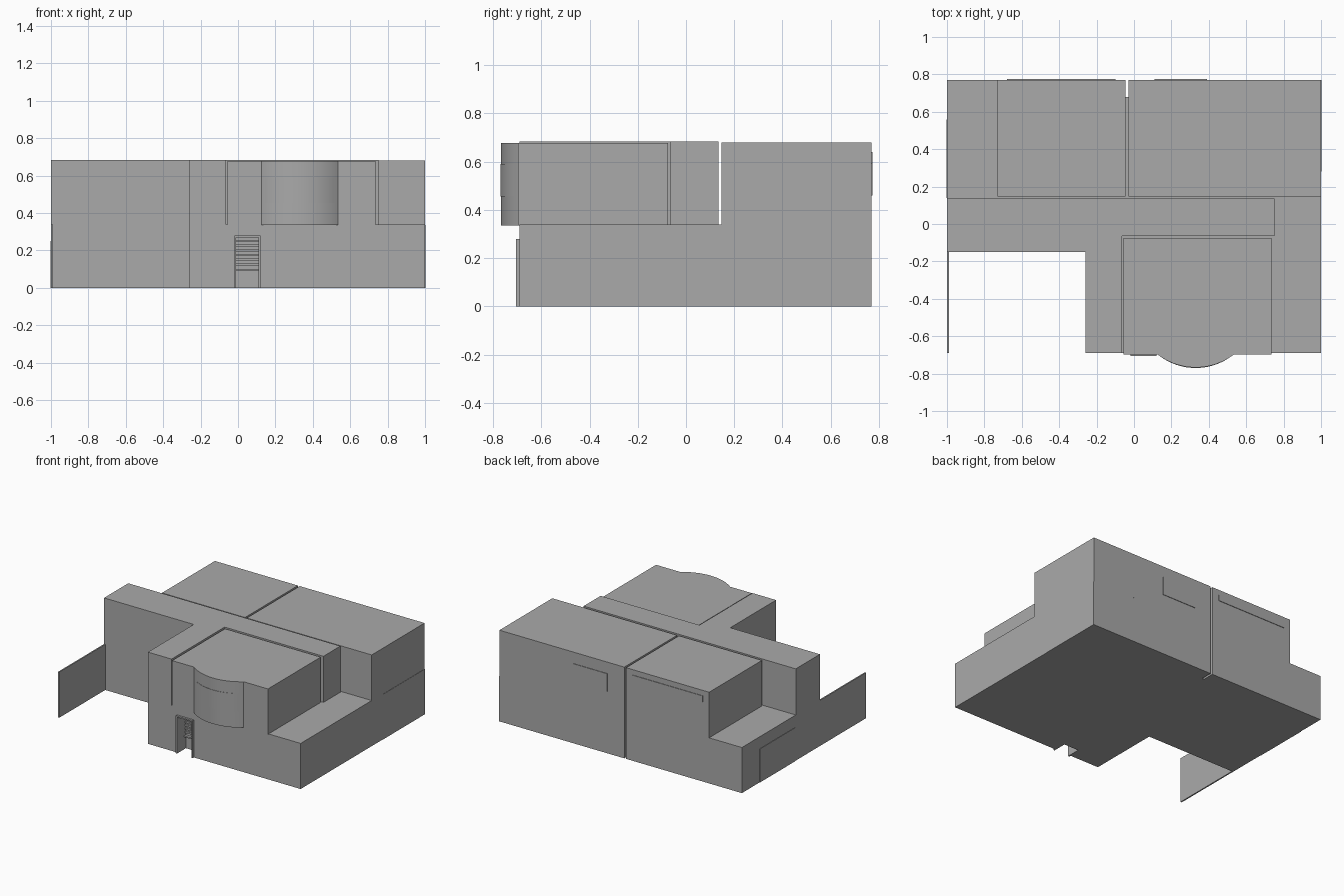
import bpy
import bmesh
import math

cube = bpy.data.objects.get("Cube")
if cube:
    bpy.data.objects.remove(cube, do_unlink=True)

# One plain grey for the whole building
grey = bpy.data.materials.new("plain_grey")
grey.use_nodes = True
COLOUR = (0.4, 0.4, 0.4, 1)
grey.diffuse_color = COLOUR
grey.node_tree.nodes["Principled BSDF"].inputs["Base Color"].default_value = COLOUR

FLOOR = 0.34   # top of the ground floor
ROOF = 0.68    # top of the upper floor


def prism(name, outline, z0, z1):
    """Extrude a plan outline between two heights."""
    bm = bmesh.new()
    face = bm.faces.new([bm.verts.new((x, y, z0)) for x, y in outline])
    top = bmesh.ops.extrude_face_region(bm, geom=[face])["geom"]
    verts = [v for v in top if isinstance(v, bmesh.types.BMVert)]
    bmesh.ops.translate(bm, verts=verts, vec=(0, 0, z1 - z0))
    bmesh.ops.recalc_face_normals(bm, faces=bm.faces)
    mesh = bpy.data.meshes.new(name)
    bm.to_mesh(mesh)
    bm.free()
    mesh.materials.append(grey)
    obj = bpy.data.objects.new(name, mesh)
    bpy.context.collection.objects.link(obj)
    return obj


def box(name, x0, x1, y0, y1, z0, z1):
    return prism(name, [(x0, y0), (x1, y0), (x1, y1), (x0, y1)], z0, z1)


def bulge(y, half, depth, steps=24, cx=0.33):
    """Points of a shallow arc swelling towards the front."""
    radius = (half * half + depth * depth) / (2 * depth)
    sweep = math.asin(half / radius)
    points = []
    for i in range(steps + 1):
        a = sweep * (2 * i / steps - 1)
        points.append((cx + radius * math.sin(a),
                       y - depth + radius * (1 - math.cos(a))))
    return points


# Ground floor: L plan with a seam notch at the back and a doorway at the front
prism("ground_floor", [
    (-1, -0.15), (-0.26, -0.15), (-0.26, -0.69),
    (-0.01, -0.69), (-0.01, -0.6), (0.11, -0.6), (0.11, -0.69),
    (1, -0.69), (1, 0.77), (-0.03, 0.77), (-0.03, 0.68),
    (-0.045, 0.68), (-0.045, 0.77), (-1, 0.77)], 0, FLOOR)
box("door_lintel", -0.01, 0.11, -0.69, -0.6, 0.27, FLOOR)
box("yard_wall", -1, -0.99, -0.69, -0.15, 0, FLOOR)

# Doorway: projecting frame, door leaf and slats
for side, x in (("right", -0.02), ("left", 0.11)):
    box("door_jamb_" + side, x, x + 0.01, -0.705, -0.6, 0, 0.28)
box("door_head", -0.01, 0.11, -0.705, -0.6, 0.27, 0.28)
box("door_rail", -0.01, 0.11, -0.62, -0.6, 0.09, 0.1)
for i in range(6):
    z = 0.12 + i * 0.025
    box("door_slat", -0.01, 0.11, -0.612, -0.6, z, z + 0.012)

# Upper floor: spine with a front arm, and two rear blocks split by a gap
prism("upper_spine", [
    (-1, -0.15), (-0.26, -0.15), (-0.26, -0.69), (-0.065, -0.69),
    (-0.065, -0.065), (0.75, -0.065), (0.75, 0.135), (-1, 0.135)],
    FLOOR, ROOF + 0.004)
box("rear_block_right", -0.73, -0.045, 0.147, 0.77, FLOOR, ROOF)
box("rear_block_left", -0.03, 1, 0.147, 0.77, FLOOR, ROOF)

# Front room with the curved bay
prism("front_room", [(-0.055, -0.075), (-0.055, -0.697)]
      + bulge(-0.697, 0.205, 0.07)
      + [(0.735, -0.697), (0.735, -0.075)], FLOOR - 0.004, ROOF - 0.002)

# Curved window band on the bay
band = bulge(-0.7, 0.2, 0.07)
prism("bay_window", band + [(x, y + 0.008) for x, y in reversed(band)], 0.455, 0.59)

# Shallow window, garage and wall panels
box("rear_window_wide", 0.11, 0.39, 0.765, 0.774, 0.46, 0.595)
box("rear_window_strip", -0.68, -0.1, 0.765, 0.774, 0.595, 0.64)
box("garage_door", -1.003, -0.996, 0.14, 0.56, 0, 0.25)
box("side_wall_panel", 0.996, 1.002, 0.28, 0.77, 0, FLOOR - 0.003)

# Smooth the bay while keeping corners sharp
for name in ("front_room", "bay_window"):
    bpy.ops.object.select_all(action="DESELECT")
    obj = bpy.data.objects[name]
    obj.select_set(True)
    bpy.context.view_layer.objects.active = obj
    bpy.ops.object.shade_smooth_by_angle(angle=math.radians(20))
